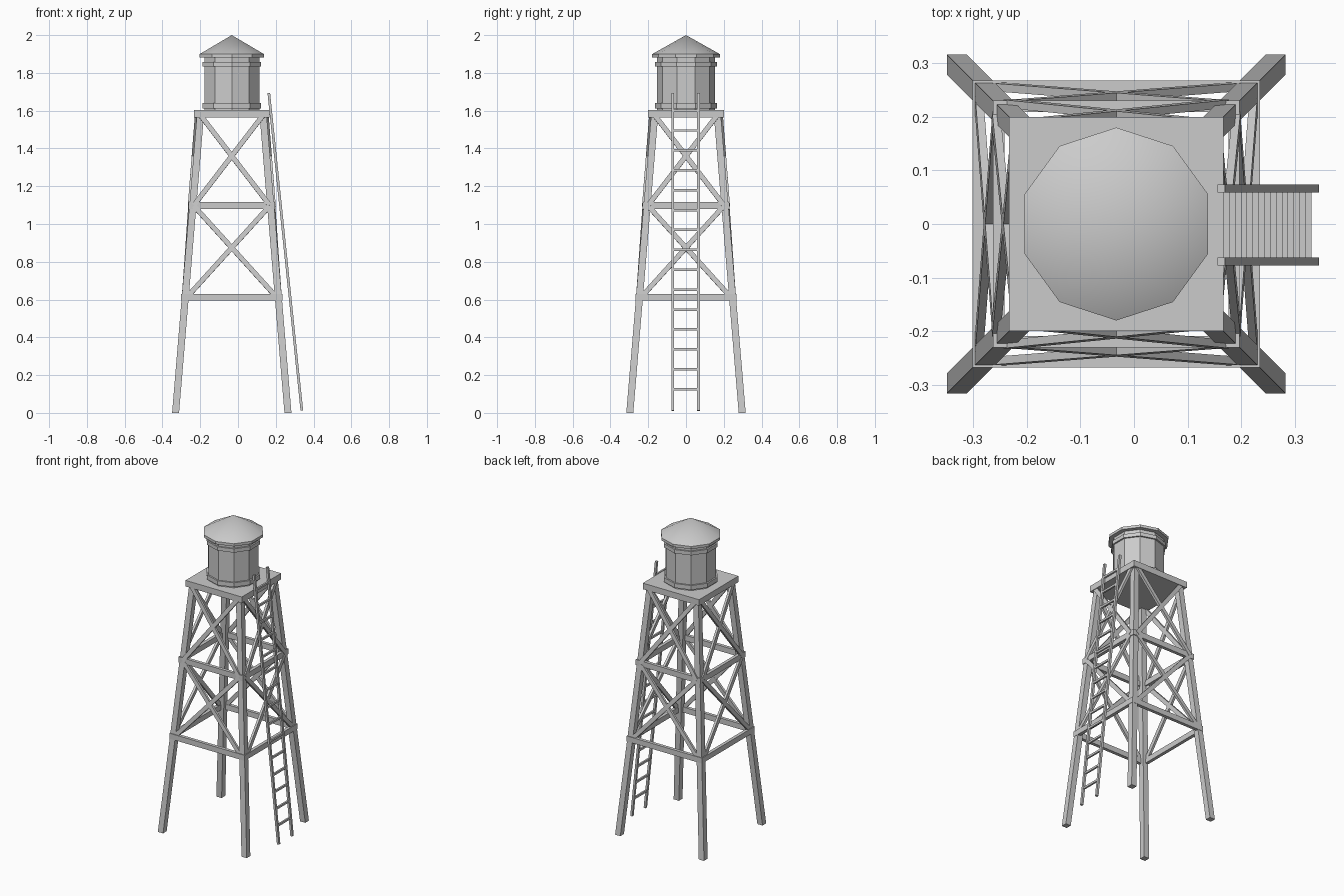
import bpy, bmesh, math
from mathutils import Vector

if "Cube" in bpy.data.objects:
    bpy.data.objects.remove(bpy.data.objects["Cube"])

CX = -0.033  # tower axis


def finish(name, bm):
    bmesh.ops.recalc_face_normals(bm, faces=bm.faces)
    me = bpy.data.meshes.new(name)
    bm.to_mesh(me)
    bm.free()
    ob = bpy.data.objects.new(name, me)
    bpy.context.collection.objects.link(ob)
    return ob


def prism(bm, lower, upper):
    # joins two four-point rings into a closed bar
    a = [bm.verts.new(p) for p in lower]
    b = [bm.verts.new(p) for p in upper]
    bm.faces.new(a)
    bm.faces.new(b)
    for i in range(len(a)):
        j = (i + 1) % len(a)
        bm.faces.new((a[i], a[j], b[j], b[i]))


def box(bm, x0, x1, y0, y1, z0, z1):
    ring = [(x0, y0), (x1, y0), (x1, y1), (x0, y1)]
    prism(bm, [(x, y, z0) for x, y in ring], [(x, y, z1) for x, y in ring])


def bar(bm, p, q, side, w, t):
    # straight bar from p to q, width w along the side direction, thickness t
    p, q = Vector(p), Vector(q)
    d = (q - p).normalized()
    n = d.cross(Vector(side)).normalized()
    s = n.cross(d).normalized()
    offs = [s * w / 2 * i + n * t / 2 * j for i, j in ((-1, -1), (1, -1), (1, 1), (-1, 1))]
    prism(bm, [p + o for o in offs], [q + o for o in offs])


def lathe(name, profile, n=10):
    # faceted closed solid; a zero radius makes a point
    bm = bmesh.new()
    rings = []
    for r, z in profile:
        if r == 0:
            rings.append([bm.verts.new((CX, 0, z))] * n)
        else:
            angs = [math.pi / 2 + 2 * math.pi * i / n for i in range(n)]
            rings.append([bm.verts.new((CX + r * math.cos(a), r * math.sin(a), z)) for a in angs])
    for a, b in zip(rings, rings[1:]):
        for i in range(n):
            j = (i + 1) % n
            bm.faces.new(list(dict.fromkeys((a[i], a[j], b[j], b[i]))))
    for r in (rings[0], rings[-1]):
        if r[0] != r[1]:
            bm.faces.new(r)
    return finish(name, bm)


# Four splayed legs
W = 0.037
bm = bmesh.new()
for sx in (-1, 1):
    for sy in (-1, 1):
        def ring(o, z):
            return [(CX + sx * a, sy * b, z) for a, b in ((o, o), (o - W, o), (o - W, o - W), (o, o - W))]
        prism(bm, ring(0.316, 0), ring(0.184, 1.58))
finish("legs", bm)

# Horizontal beam frames
for name, o, z0, z1 in (("lower_frame", 0.268, 0.594, 0.629), ("middle_frame", 0.23, 1.08, 1.116)):
    bm = bmesh.new()
    i = o - 0.021
    for s in (-1, 1):
        ya, yb = sorted((s * o, s * i))
        box(bm, CX - o, CX + o, ya, yb, z0, z1)
        box(bm, CX + ya, CX + yb, -i, i, z0, z1)
    finish(name, bm)

# Cross braces on all four sides, two tiers
bm = bmesh.new()
for h0, h1, d0, d1, z0, z1 in ((0.235, 0.2, 0.257, 0.223, 0.615, 1.095),
                               (0.2, 0.165, 0.225, 0.188, 1.1, 1.575)):
    for k in range(4):
        c, s = round(math.cos(k * math.pi / 2)), round(math.sin(k * math.pi / 2))

        def place(u, d, z):
            return (CX + u * c + d * s, u * s - d * c, z)
        for m in (-1, 1):
            bar(bm, place(-m * h0, d0, z0), place(m * h1, d1, z1), (s, -c, 0.08), 0.015, 0.026)
finish("cross_braces", bm)

# Platform
bm = bmesh.new()
box(bm, CX - 0.2, CX + 0.2, -0.2, 0.2, 1.564, 1.603)
finish("platform", bm)

# Ten-sided tank, hoops and roof
lathe("tank", [(0.153, 1.6), (0.153, 1.89)])
lathe("lower_hoop", [(0.163, 1.612), (0.163, 1.64)])
lathe("upper_hoop", [(0.163, 1.834), (0.163, 1.858)])
roof = lathe("roof", [(0.18, 1.882), (0.18, 1.899), (0, 2.0)])
bpy.context.view_layer.objects.active = roof
roof.select_set(True)
bpy.ops.object.shade_smooth_by_angle(angle=math.radians(30))

# Leaning ladder
bm = bmesh.new()
foot, head = Vector((0.338, 0, 0.012)), Vector((0.163, 0, 1.694))
for y in (-0.07, 0.066):
    off = Vector((0, y, 0))
    bar(bm, foot + off, head + off, (0, 1, 0), 0.015, 0.014)
for k in range(15):
    z = 0.126 + k * 0.1053
    x = foot.x + (head.x - foot.x) * (z - foot.z) / (head.z - foot.z)
    bar(bm, (x, -0.07, z), (x, 0.066, z), (0, 0, 1), 0.013, 0.011)
finish("ladder", bm)
